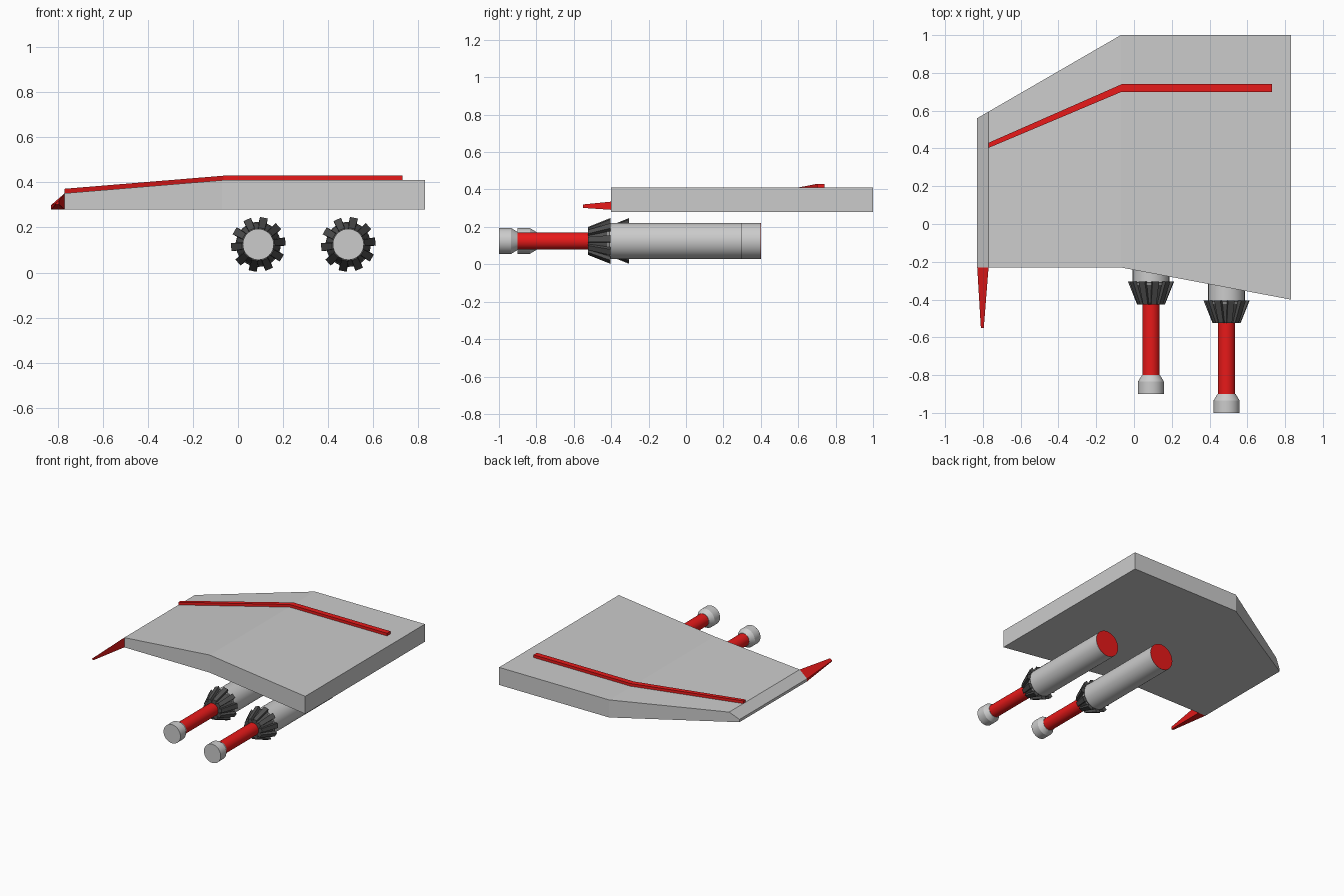
import bpy
from math import sin, cos, pi, radians

if "Cube" in bpy.data.objects:
    bpy.data.objects.remove(bpy.data.objects["Cube"])


def material(name, rgb):
    m = bpy.data.materials.new(name)
    m.diffuse_color = (*rgb, 1)
    m.use_nodes = True
    m.node_tree.nodes["Principled BSDF"].inputs["Base Color"].default_value = m.diffuse_color
    return m


RED = material("red", (0.8, 0.01, 0.01))
DARK = material("dark_grey", (0.08, 0.08, 0.08))


def add_mesh(name, verts, faces, mat=None, smooth=False):
    me = bpy.data.meshes.new(name)
    me.from_pydata(verts, [], faces)
    ob = bpy.data.objects.new(name, me)
    bpy.context.collection.objects.link(ob)
    if mat:
        me.materials.append(mat)
    bpy.ops.object.select_all(action='DESELECT')
    ob.select_set(True)
    bpy.context.view_layer.objects.active = ob
    bpy.ops.object.mode_set(mode='EDIT')
    bpy.ops.mesh.select_all(action='SELECT')
    bpy.ops.mesh.normals_make_consistent(inside=False)
    bpy.ops.object.mode_set(mode='OBJECT')
    if smooth:
        bpy.ops.object.shade_smooth_by_angle(angle=radians(30))
    return ob


def loft(name, rings, mat=None, smooth=False):
    """Skin equal-length rings and close both ends."""
    n = len(rings[0])
    verts = [v for r in rings for v in r]
    faces = [(i * n + j, i * n + (j + 1) % n, (i + 1) * n + (j + 1) % n, (i + 1) * n + j)
             for i in range(len(rings) - 1) for j in range(n)]
    faces += [tuple(range(n)), tuple(range(len(verts) - n, len(verts)))]
    return add_mesh(name, verts, faces, mat, smooth)


def lathe(name, cx, cz, profile, mat=None, n=32):
    """Revolve (y, radius) pairs around an axis parallel to y."""
    rings = [[(cx + r * cos(2 * pi * k / n), y, cz + r * sin(2 * pi * k / n))
              for k in range(n)] for y, r in profile]
    return loft(name, rings, mat, True)


# Wing: stations of x, front y, back y, top z
BOTTOM = 0.28
stations = [(-0.83, -0.23, 0.56, 0.30), (-0.77, -0.23, 0.595, 0.352),
            (-0.07, -0.23, 1.0, 0.41), (0.83, -0.40, 1.0, 0.41)]
loft("wing", [[(x, a, BOTTOM), (x, b, BOTTOM), (x, b, t), (x, a, t)]
              for x, a, b, t in stations])

# Raised stripe on top of the wing: x, front y, back y, base z
stripe = [(-0.77, 0.403, 0.43, 0.35), (-0.065, 0.70, 0.74, 0.408), (0.73, 0.70, 0.74, 0.408)]
loft("wing_stripe", [[(x, a, z), (x, b, z), (x, b, z + 0.022), (x, a, z + 0.022)]
                     for x, a, b, z in stripe], RED)

# Wing tip spike, tapering forward
base = [(-0.83, 0.28), (-0.83, 0.30), (-0.77, 0.352), (-0.77, 0.28)]
tip_x, tip_z, s = -0.803, 0.31, 0.26
loft("wing_tip_spike",
     [[(x, -0.23, z) for x, z in base],
      [(tip_x + s * (x + 0.80), -0.55, tip_z + s * (z - 0.313)) for x, z in base]], RED)


# Guns under the wing
def gun(label, cx, y0):
    cz = 0.125
    lathe(label + "_muzzle", cx, cz,
          [(y0, 0.069), (y0 + 0.065, 0.069), (y0 + 0.10, 0.048)])
    lathe(label + "_barrel", cx, cz, [(y0 + 0.09, 0.046), (y0 + 0.50, 0.046)], RED)
    lathe(label + "_housing", cx, cz, [(y0 + 0.58, 0.097), (y0 + 1.299, 0.097)])
    lathe(label + "_end_cap", cx, cz, [(y0 + 1.297, 0.0965), (y0 + 1.30, 0.0965)], RED)
    # Flared collar with ten ribs
    lathe(label + "_collar", cx, cz, [(y0 + 0.477, 0.06), (y0 + 0.594, 0.10)], DARK)
    for k in range(10):
        a = radians(6 + 36 * k)

        def section(y, r0, r1, w):
            pts = [(r0, -w), (r1, -w), (r1, w), (r0, w)]
            return [(cx + r * cos(a) - t * sin(a), y, cz + r * sin(a) + t * cos(a))
                    for r, t in pts]
        loft(f"{label}_collar_rib_{k}",
             [section(y0 + 0.475, 0.04, 0.073, 0.014),
              section(y0 + 0.595, 0.08, 0.121, 0.018)], DARK)


gun("inner_gun", 0.49, -1.0)
gun("outer_gun", 0.09, -0.9)
